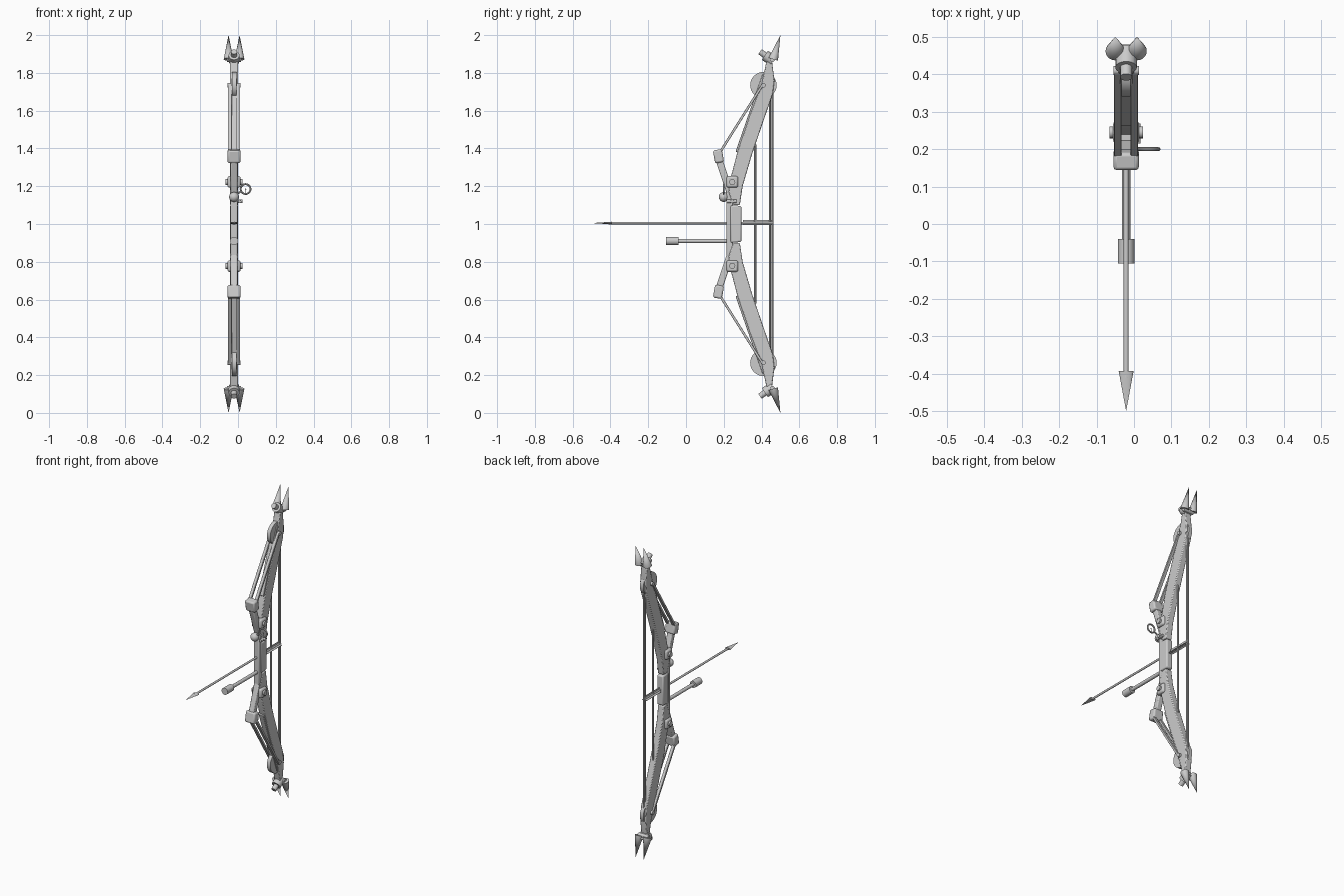
import bpy, bmesh, math
from mathutils import Vector

cube = bpy.data.objects.get("Cube")
if cube:
    bpy.data.objects.remove(cube)

CX = -0.021   # bow plane
MID = 1.0     # height of the mirror plane

grey = bpy.data.materials.new("plain grey")
grey.use_nodes = True
grey.diffuse_color = (0.6, 0.6, 0.6, 1)
grey.node_tree.nodes["Principled BSDF"].inputs["Base Color"].default_value = (0.6, 0.6, 0.6, 1)


def finish(name, bm, bevel=0):
    bmesh.ops.recalc_face_normals(bm, faces=bm.faces)
    me = bpy.data.meshes.new(name)
    bm.to_mesh(me)
    bm.free()
    me.materials.append(grey)
    ob = bpy.data.objects.new(name, me)
    bpy.context.collection.objects.link(ob)
    if bevel:
        mod = ob.modifiers.new("soft edges", 'BEVEL')
        mod.width, mod.segments = bevel, 2
    bpy.ops.object.select_all(action='DESELECT')
    ob.select_set(True)
    bpy.context.view_layer.objects.active = ob
    bpy.ops.object.shade_smooth_by_angle(angle=math.radians(35))
    return ob


def pt(x, y, h, s=1):
    """Point from offset across the bow, depth, and height above the middle."""
    return Vector((CX + x, y, MID + s * h))


def rod(name, a, b, r1, r2=None, sides=16, flat=1):
    """Cylinder or cone from a to b."""
    bm = bmesh.new()
    d = b - a
    bmesh.ops.create_cone(bm, cap_ends=True, segments=sides, radius1=r1,
                          radius2=r1 if r2 is None else r2, depth=d.length)
    bmesh.ops.scale(bm, vec=(1, flat, 1), verts=bm.verts)
    bmesh.ops.transform(bm, verts=bm.verts,
                        matrix=d.to_track_quat('Z', 'Y').to_matrix().to_4x4())
    bmesh.ops.translate(bm, vec=(a + b) / 2, verts=bm.verts)
    return finish(name, bm)


def plate(name, outline, x0, x1, s=1, bevel=0):
    """Side outline of (depth, height) points given thickness from x0 to x1."""
    bm = bmesh.new()
    face = bm.faces.new([bm.verts.new(pt(x0, y, h, s)) for y, h in outline])
    new = bmesh.ops.extrude_face_region(bm, geom=[face])["geom"]
    bmesh.ops.translate(bm, vec=(x1 - x0, 0, 0),
                        verts=[v for v in new if isinstance(v, bmesh.types.BMVert)])
    return finish(name, bm, bevel)


def bar(name, a, b, width, x0, x1, s=1, bevel=0):
    """Straight flat bar between two (depth, height) points."""
    a, b = Vector(a), Vector(b)
    n = (b - a).orthogonal().normalized() * width / 2
    return plate(name, [a - n, b - n, b + n, a + n], x0, x1, s, bevel)


def ball(name, c, r):
    bm = bmesh.new()
    bmesh.ops.create_uvsphere(bm, u_segments=20, v_segments=12, radius=r)
    bmesh.ops.translate(bm, vec=c, verts=bm.verts)
    return finish(name, bm)


LIMB = [(0.225, 0.17), (0.238, 0.25), (0.272, 0.38), (0.34, 0.58), (0.40, 0.74),
        (0.43, 0.88), (0.453, 0.88), (0.468, 0.76), (0.46, 0.69), (0.415, 0.56),
        (0.35, 0.37), (0.30, 0.2), (0.285, 0.1), (0.25, 0.1)]

# Mirrored upper and lower parts
for s, side in ((1, "upper"), (-1, "lower")):
    plate(side + "_limb", LIMB, -0.021, 0.021, s, 0.005)
    bar(side + "_limb_facing", (0.272, 0.38), (0.415, 0.79), 0.02, -0.017, 0.017, s, 0.003)
    rod(side + "_cam", pt(-0.012, 0.41, 0.735, s), pt(0.012, 0.41, 0.735, s), 0.07, sides=32)
    rod(side + "_cam_axle", pt(-0.034, 0.41, 0.735, s), pt(0.034, 0.41, 0.735, s), 0.012)

    # Swept front arm, its joint and the paired straps
    bar(side + "_arm", (0.235, 0.16), (0.172, 0.35), 0.036, -0.018, 0.018, s, 0.006)
    bar(side + "_arm_joint", (0.178, 0.325), (0.166, 0.393), 0.048, -0.034, 0.034, s, 0.009)
    for x in (-0.022, 0.022):
        bar(side + "_strap", (0.168, 0.36), (0.405, 0.737), 0.013, x - 0.01, x + 0.01, s, 0.002)

    # Riser clamp with side bolts
    bar(side + "_clamp", (0.245, 0.193), (0.245, 0.253), 0.062, -0.035, 0.035, s, 0.01)
    rod(side + "_clamp_bolt", pt(-0.045, 0.245, 0.222, s), pt(0.045, 0.245, 0.222, s), 0.016)

    # Tip fitting and twin spikes
    rod(side + "_tip_barrel", pt(0, 0.418, 0.893, s), pt(0, 0.462, 0.863, s), 0.029)
    rod(side + "_tip_pin", pt(0, 0.392, 0.912, s), pt(0, 0.42, 0.892, s), 0.016)
    rod(side + "_tip_crossbar", pt(-0.036, 0.458, 0.872, s), pt(0.036, 0.458, 0.872, s), 0.014)
    for x in (-0.029, 0.029):
        rod(side + "_spike", pt(x, 0.462, 0.872, s), pt(x, 0.5, 1.0, s), 0.026, 0, 20)

# Riser and grip
plate("riser", [(0.215, -0.18), (0.215, 0.18), (0.25, 0.18), (0.25, -0.18)], -0.018, 0.018, 1, 0.005)
plate("grip", [(0.235, -0.1), (0.235, 0.1), (0.294, 0.095), (0.294, -0.095)], -0.022, 0.022, 1, 0.008)

# Strings and cable
for y in (0.445, 0.458):
    rod("bowstring", pt(0, y, -0.72), pt(0, y, 0.72), 0.005, sides=8)
rod("cable", pt(0, 0.366, -0.42), pt(0, 0.366, 0.42), 0.006, sides=8)

# Arrow with flattened head and three vanes
rod("arrow_shaft", pt(0, 0.46, 0.005), pt(0, -0.41, 0.005), 0.0065, sides=12)
rod("arrow_head", pt(0, -0.392, 0.005), pt(0, -0.5, 0.005), 0.02, 0, 16, 0.35)
for k in range(3):
    a = math.radians(90 + 120 * k)
    bm = bmesh.new()
    bmesh.ops.create_cube(bm, size=1)
    bmesh.ops.scale(bm, vec=(0.014, 0.15, 0.003), verts=bm.verts)
    for v in bm.verts:
        x, z = v.co.x + 0.01, v.co.z
        v.co = pt(x * math.cos(a) - z * math.sin(a), v.co.y + 0.378,
                  0.005 + x * math.sin(a) + z * math.cos(a))
    finish("arrow_vane", bm)

# Stabilizer
rod("stabilizer_rod", pt(0, 0.22, -0.09), pt(0, -0.06, -0.09), 0.011)
rod("stabilizer_weight", pt(0, -0.04, -0.09), pt(0, -0.105, -0.09), 0.022)

# Sight: ball mount, arm, ring and pin
ball("sight_mount", pt(0, 0.2, 0.143), 0.026)
rod("sight_arm", pt(0, 0.2, 0.15), pt(0.036, 0.2, 0.172), 0.005, sides=8)
rod("sight_knob", pt(0.015, 0.245, 0.12), pt(0.045, 0.245, 0.12), 0.01)
rod("arrow_rest", pt(0.03, 0.215, 0.12), pt(0.03, 0.268, 0.12), 0.009, sides=12)
bpy.ops.mesh.primitive_torus_add(location=pt(0.061, 0.2, 0.185), rotation=(math.pi / 2, 0, 0),
                                 major_radius=0.026, minor_radius=0.005,
                                 major_segments=24, minor_segments=8)
ring = bpy.context.object
ring.name = "sight_ring"
ring.data.materials.append(grey)
bpy.ops.object.shade_smooth_by_angle()
ball("sight_dot", pt(0.061, 0.2, 0.185), 0.004)
rod("sight_pin", pt(0.061, 0.2, 0.185), pt(0.061, 0.2, 0.16), 0.0015, sides=6)
